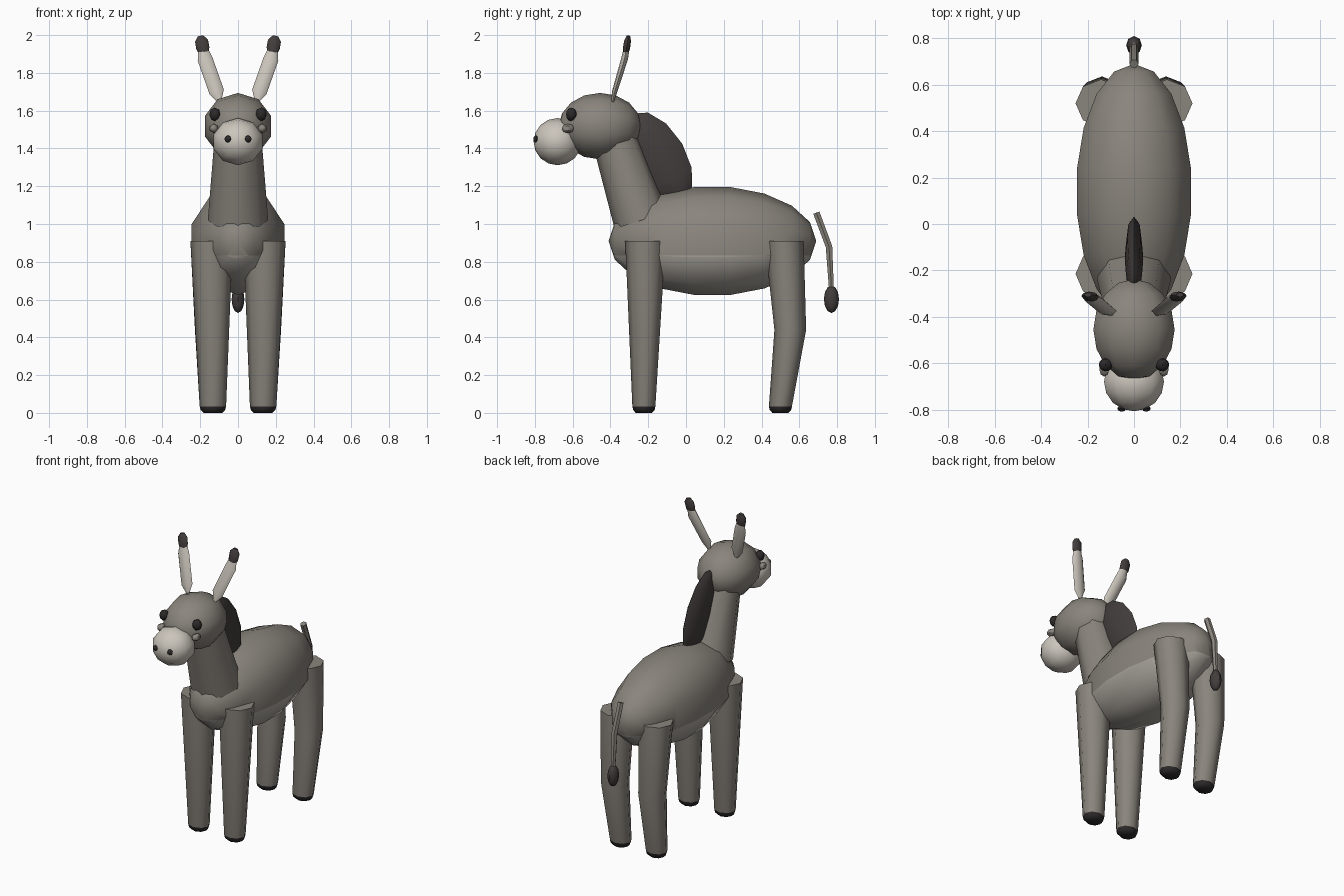
import bpy, bmesh, math
from mathutils import Vector

if "Cube" in bpy.data.objects:
    bpy.data.objects.remove(bpy.data.objects["Cube"])


def mat(name, rgb):
    m = bpy.data.materials.new(name)
    m.diffuse_color = (*rgb, 1)
    m.use_nodes = True
    m.node_tree.nodes["Principled BSDF"].inputs["Base Color"].default_value = m.diffuse_color
    return m


GREY = mat("grey coat", (0.255, 0.235, 0.205))
BELLY = mat("pale belly", (0.40, 0.375, 0.335))
CREAM = mat("pale muzzle", (0.60, 0.56, 0.50))
DARK = mat("dark hair", (0.055, 0.047, 0.045))
BLACK = mat("black", (0.025, 0.022, 0.022))


def tube(name, pts, mats, sides=8, phase=0.0, flat=False, rule=None, cut_z=None):
    """Loft rings (x, y, z, radius_u, radius_v) along a path, u being the x side."""
    bm = bmesh.new()
    cs = [Vector(p[:3]) for p in pts]
    rings = []
    for i, p in enumerate(pts):
        t = cs[min(i + 1, len(cs) - 1)] - cs[max(i - 1, 0)]
        t = Vector((0, 0, 1)) if flat else t.normalized()
        u = Vector((1, 0, 0))
        u = (u - t * u.dot(t)).normalized()
        v = t.cross(u)
        angles = [phase + 2 * math.pi * k / sides for k in range(sides)]
        rings.append([bm.verts.new(cs[i] + u * p[3] * math.cos(a) + v * p[4] * math.sin(a))
                      for a in angles])
    for a, b in zip(rings, rings[1:]):
        for k in range(sides):
            j = (k + 1) % sides
            bm.faces.new((a[k], a[j], b[j], b[k]))
    for end, p in ((rings[0], pts[0]), (rings[-1], pts[-1])):
        if p[3] > 1e-5:
            bm.faces.new(end)
    bmesh.ops.remove_doubles(bm, verts=bm.verts[:], dist=1e-5)
    if cut_z is not None:
        bmesh.ops.bisect_plane(bm, geom=bm.verts[:] + bm.edges[:] + bm.faces[:],
                               plane_co=(0, 0, cut_z), plane_no=(0, 0, 1))
    bmesh.ops.recalc_face_normals(bm, faces=bm.faces[:])
    for f in bm.faces:
        f.smooth = True
        if rule:
            f.material_index = rule(f.calc_center_median())
    me = bpy.data.meshes.new(name)
    bm.to_mesh(me)
    bm.free()
    for m in mats:
        me.materials.append(m)
    me.set_sharp_from_angle(angle=math.radians(50))
    ob = bpy.data.objects.new(name, me)
    bpy.context.collection.objects.link(ob)
    return ob


def ellipsoid(name, c, rx, rv, length, mats, axis=(0, 1, 0), sides=10, rings=8, **kw):
    """Ellipsoid with its poles along the axis."""
    ax = Vector(axis).normalized()
    pts = []
    for i in range(rings + 1):
        a = math.pi * i / rings
        s = 0 if i in (0, rings) else math.sin(a)
        pts.append((*(Vector(c) - ax * length * math.cos(a)), rx * s, rv * s))
    return tube(name, pts, mats, sides, math.pi / 2, **kw)


# Trunk with pale underside
ellipsoid("body", (0, 0.14, 0.91), 0.263, 0.29, 0.55, [GREY, BELLY], rings=9,
          cut_z=0.833, rule=lambda c: int(c.z < 0.833))

# Neck, mane and head
tube("neck", [(0, -0.235, 1.02, 0.16, 0.15), (0, -0.375, 1.45, 0.125, 0.122)], [GREY])
ellipsoid("mane", (0, -0.15, 1.35), 0.04, 0.15, 0.27, [DARK],
          axis=(0, -0.5, 0.865), sides=8, rings=6)
ellipsoid("head", (0, -0.455, 1.518), 0.184, 0.176, 0.218, [GREY])
ellipsoid("muzzle", (0, -0.68, 1.436), 0.136, 0.125, 0.127, [CREAM])

# Tail and tuft
tube("tail", [(0, 0.69, 1.06, 0.02, 0.02), (0, 0.757, 0.88, 0.02, 0.02),
              (0, 0.772, 0.62, 0.014, 0.014)], [GREY], 6)
ellipsoid("tail_tuft", (0, 0.77, 0.602), 0.034, 0.04, 0.073, [DARK],
          axis=(0, 0, 1), sides=8, rings=6)

for side, s in (("left", 1), ("right", -1)):
    # Legs: hoof rings at the bottom, then the shaft
    def leg(name, shaft):
        x, y, _, r, q = shaft[0]
        hoof = [(x, y, 0.0, r * 0.7, q * 0.7), (x, y, 0.015, r * 0.93, q * 0.93)]
        tube(f"{name}_{side}", hoof + shaft, [GREY, BLACK], flat=True,
             rule=lambda c: int(c.z < 0.034))

    leg("front_leg", [(s * 0.133, -0.223, 0.035, 0.07, 0.061),
                      (s * 0.14, -0.215, 0.91, 0.112, 0.107)])
    leg("hind_leg", [(s * 0.133, 0.50, 0.035, 0.07, 0.061),
                     (s * 0.138, 0.552, 0.44, 0.09, 0.084),
                     (s * 0.142, 0.52, 0.91, 0.11, 0.103)])

    # Ears with dark tips
    tube(f"ear_{side}", [(s * 0.10, -0.388, 1.65, 0.012, 0.008),
                         (s * 0.113, -0.378, 1.70, 0.04, 0.014),
                         (s * 0.175, -0.325, 1.875, 0.04, 0.018),
                         (s * 0.184, -0.316, 1.92, 0.028, 0.016)], [CREAM], 8)
    tube(f"ear_tip_{side}", [(s * 0.179, -0.321, 1.90, 0.025, 0.014),
                             (s * 0.186, -0.315, 1.93, 0.035, 0.019),
                             (s * 0.193, -0.309, 1.97, 0.035, 0.018),
                             (s * 0.198, -0.305, 1.995, 0.015, 0.01)], [DARK], 8)

    # Face details
    ellipsoid(f"eye_{side}", (s * 0.122, -0.607, 1.58), 0.03, 0.036, 0.028, [BLACK],
              sides=8, rings=6)
    ellipsoid(f"cheek_{side}", (s * 0.128, -0.625, 1.506), 0.025, 0.025, 0.033, [GREY],
              sides=6, rings=4)
    ellipsoid(f"nostril_{side}", (s * 0.053, -0.795, 1.45), 0.019, 0.019, 0.014, [BLACK],
              sides=8, rings=4)
